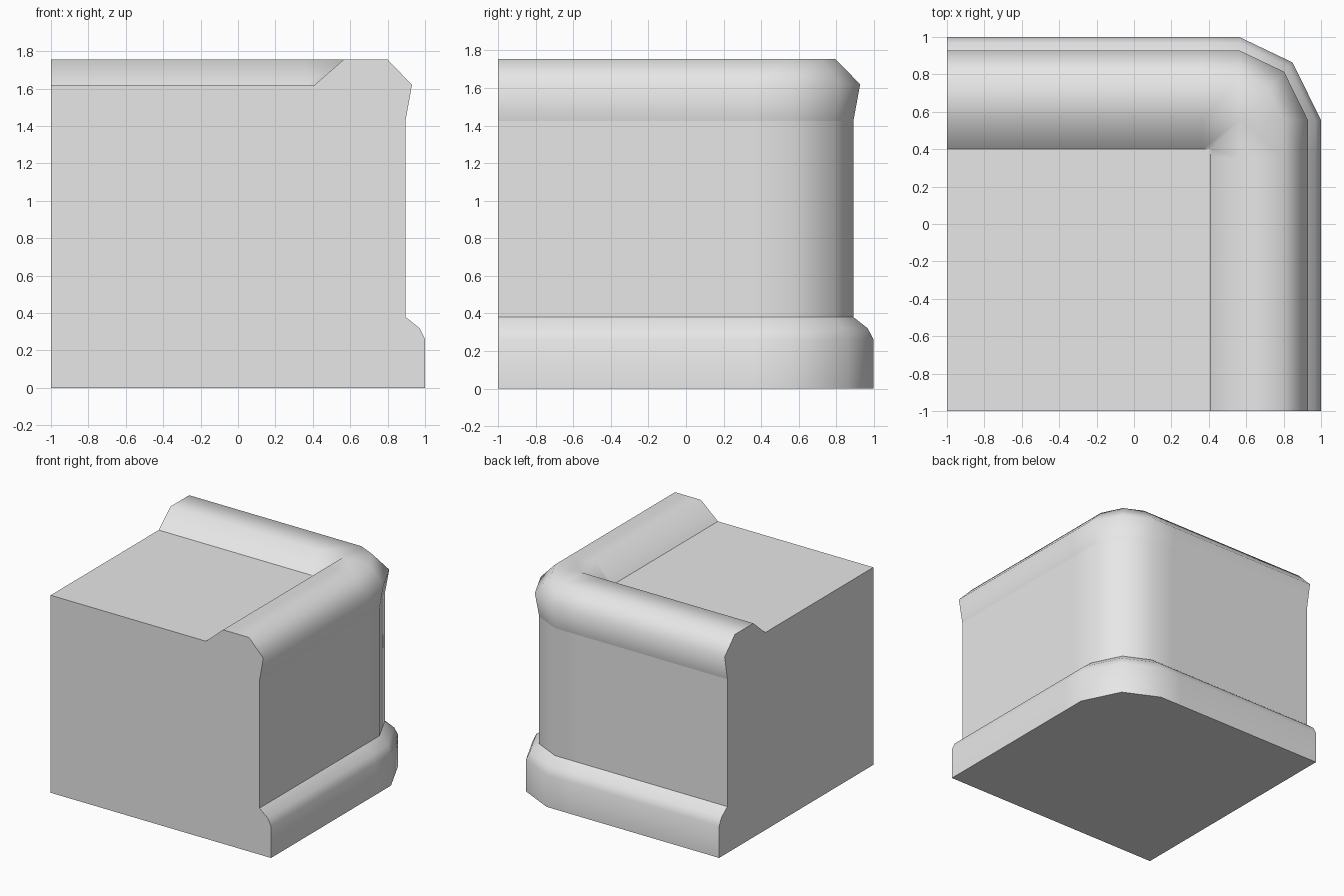
import bpy
import bmesh

if "Cube" in bpy.data.objects:
    bpy.data.objects.remove(bpy.data.objects["Cube"], do_unlink=True)

# Plain grey stone
stone = bpy.data.materials.new("grey stone")
stone.use_nodes = True
grey = (0.8, 0.8, 0.8, 1)
stone.diffuse_color = grey
stone.node_tree.nodes["Principled BSDF"].inputs["Base Color"].default_value = grey

# Moulding profile: distance out from the corner centre, height
FLOOR, PLINTH_TOP, RAIL_FOOT, DECK = 0, 0.38, 1.425, 1.62
profile = [(0.435, FLOOR), (0.435, 0.26), (0.405, 0.32), (0.33, PLINTH_TOP),
           (0.33, RAIL_FOOT), (0.365, DECK), (0.235, 1.755), (0, 1.755), (-0.155, DECK)]
CX, CY = 0.565, 0.555


def sweep(r):
    """Plan path from the front end, round the back corner, to the left end."""
    ry = r * 1.02
    if r < 0:
        corner = [(CX + r, CY + r)] * 3
    else:
        corner = [(CX + r, CY), (CX + 0.65 * r, CY + 0.71 * r), (CX, CY + ry)]
    right = CX + r
    back = CY + (ry if r > 0 else r)
    return [(right, -1), (right, CY - 0.2)] + corner + [(CX - 0.2, back), (-1, back)]


bm = bmesh.new()
rows = [[bm.verts.new((x, y, z)) for x, y in sweep(r)] for r, z in profile]

# Plinth, wall and rail, swept round the corner
for low, high in zip(rows, rows[1:]):
    for i in range(len(low) - 1):
        face = bm.faces.new((low[i], low[i + 1], high[i + 1], high[i]))
        face.smooth = True

# Flat deck, underside and the two cut ends
top = bm.verts.new((-1, -1, DECK))
bottom = bm.verts.new((-1, -1, FLOOR))
bm.faces.new(rows[-1] + [top])
bm.faces.new(rows[0] + [bottom])
for end in (0, -1):
    bm.faces.new([row[end] for row in rows] + [top, bottom])

bmesh.ops.remove_doubles(bm, verts=bm.verts, dist=0.0005)
bmesh.ops.recalc_face_normals(bm, faces=bm.faces)

# Crisp creases where the wall meets the plinth and the rail
for edge in bm.edges:
    a, b = (v.co.z for v in edge.verts)
    if abs(a - b) < 0.001 and min(abs(a - PLINTH_TOP), abs(a - RAIL_FOOT)) < 0.001:
        edge.smooth = False

mesh = bpy.data.meshes.new("corner_block")
bm.to_mesh(mesh)
bm.free()
mesh.materials.append(stone)
block = bpy.data.objects.new("corner_block", mesh)
bpy.context.collection.objects.link(block)
